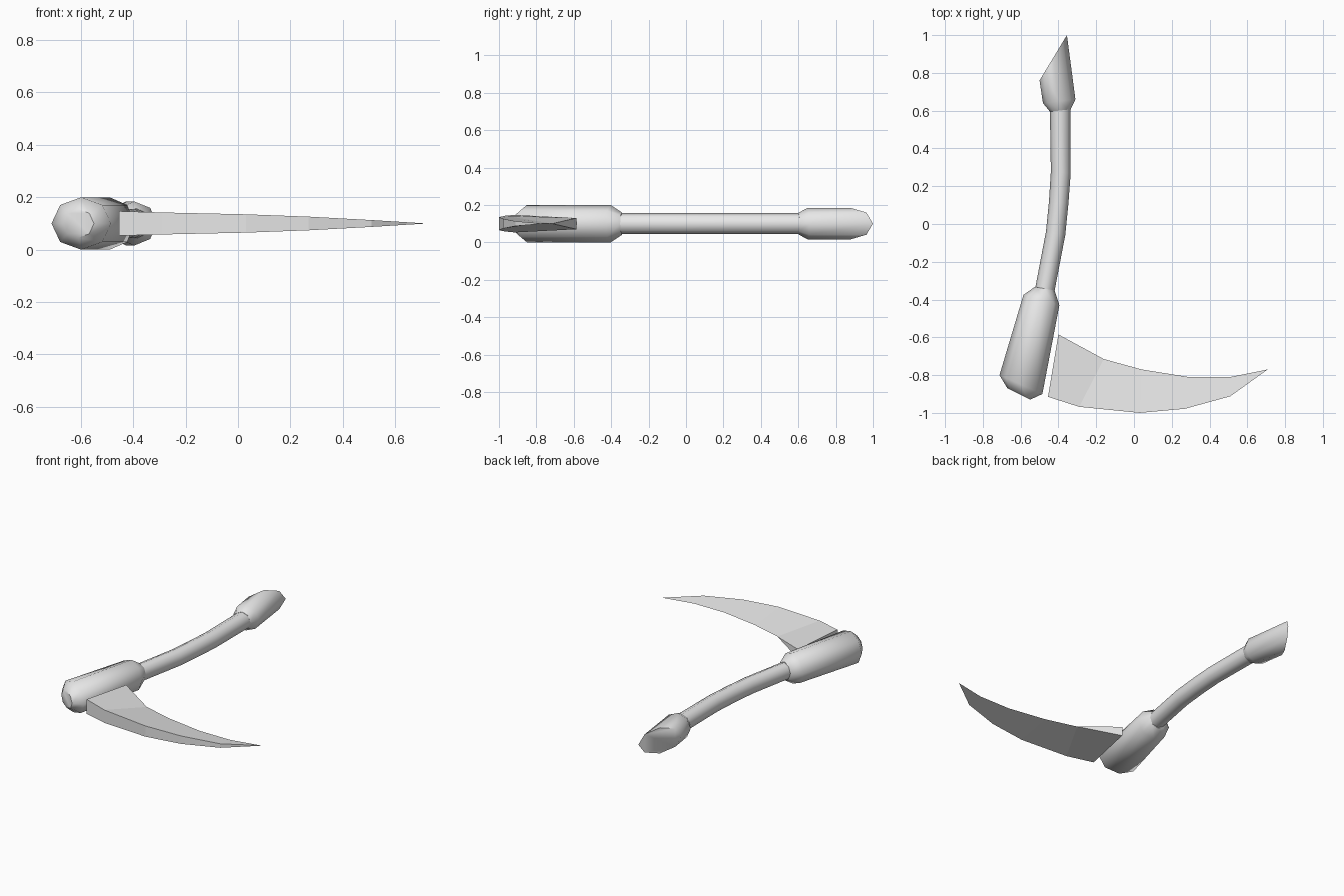
import bpy, bmesh, math
from mathutils import Vector

if "Cube" in bpy.data.objects:
    bpy.data.objects.remove(bpy.data.objects["Cube"])

MID_Z = 0.1
grey = bpy.data.materials.new("light_grey")
grey.diffuse_color = (0.8, 0.8, 0.8, 1)
grey.use_nodes = True
grey.node_tree.nodes["Principled BSDF"].inputs["Base Color"].default_value = grey.diffuse_color


def loft(name, rings, smooth):
    """Skin a list of equal-length point rings and cap both ends."""
    bm = bmesh.new()
    loops = [[bm.verts.new(p) for p in ring] for ring in rings]
    n = len(loops[0])
    for a, b in zip(loops, loops[1:]):
        for i in range(n):
            j = (i + 1) % n
            bm.faces.new((a[i], a[j], b[j], b[i]))
    bm.faces.new(loops[0])
    bm.faces.new(loops[-1])
    bmesh.ops.remove_doubles(bm, verts=bm.verts, dist=1e-5)
    bmesh.ops.recalc_face_normals(bm, faces=bm.faces)
    mesh = bpy.data.meshes.new(name)
    bm.to_mesh(mesh)
    bm.free()
    mesh.materials.append(grey)
    obj = bpy.data.objects.new(name, mesh)
    bpy.context.collection.objects.link(obj)
    if smooth:
        bpy.ops.object.select_all(action='DESELECT')
        obj.select_set(True)
        bpy.context.view_layer.objects.active = obj
        bpy.ops.object.shade_smooth_by_angle(angle=math.radians(52))
    return obj


def octagon(left, right, rz):
    """Eight-sided ring spanning left to right in plan, rz half height."""
    l, r = Vector((*left, MID_Z)), Vector((*right, MID_Z))
    c, h = (l + r) / 2, (r - l) / 2
    return [c + h * math.cos(k * math.pi / 4)
            + Vector((0, 0, rz * math.sin(k * math.pi / 4))) for k in range(8)]


def tube(name, sections):
    return loft(name, [octagon(*s) for s in sections], True)


# Heavy head of the tool
tube("head", [
    ((-0.67, -0.87), (-0.55, -0.93), 0.055),
    ((-0.712, -0.80), (-0.485, -0.90), 0.1),
    ((-0.585, -0.375), (-0.395, -0.43), 0.1),
    ((-0.525, -0.333), (-0.42, -0.352), 0.06)])

# Curved shaft
tube("shaft", [
    ((-0.522, -0.335), (-0.42, -0.352), 0.056),
    ((-0.466, -0.04), (-0.364, -0.06), 0.056),
    ((-0.45, 0.12), (-0.347, 0.11), 0.056),
    ((-0.44, 0.28), (-0.335, 0.27), 0.056),
    ((-0.445, 0.60), (-0.335, 0.61), 0.056)])

# Flared grip end with a slanted flat cut
tube("pommel", [
    ((-0.445, 0.595), (-0.335, 0.607), 0.058),
    ((-0.482, 0.64), (-0.31, 0.66), 0.084),
    ((-0.50, 0.76), (-0.355, 1.0), 0.084)])

# Curved blade: inner edge, outer edge, and their half thicknesses
stations = [
    ((-0.40, -0.585), 0.03, (-0.455, -0.915), 0.047),
    ((-0.16, -0.715), 0.0, (-0.29, -0.968), 0.042),
    ((0.04, -0.77), 0.0, (0.03, -1.0), 0.035),
    ((0.29, -0.81), 0.0, (0.27, -0.978), 0.026),
    ((0.51, -0.81), 0.0, (0.51, -0.912), 0.013),
    ((0.708, -0.77), 0.0, (0.705, -0.772), 0.001)]
loft("blade", [
    [(*a, MID_Z - ta), (*a, MID_Z + ta), (*b, MID_Z + tb), (*b, MID_Z - tb)]
    for a, ta, b, tb in stations], False)
